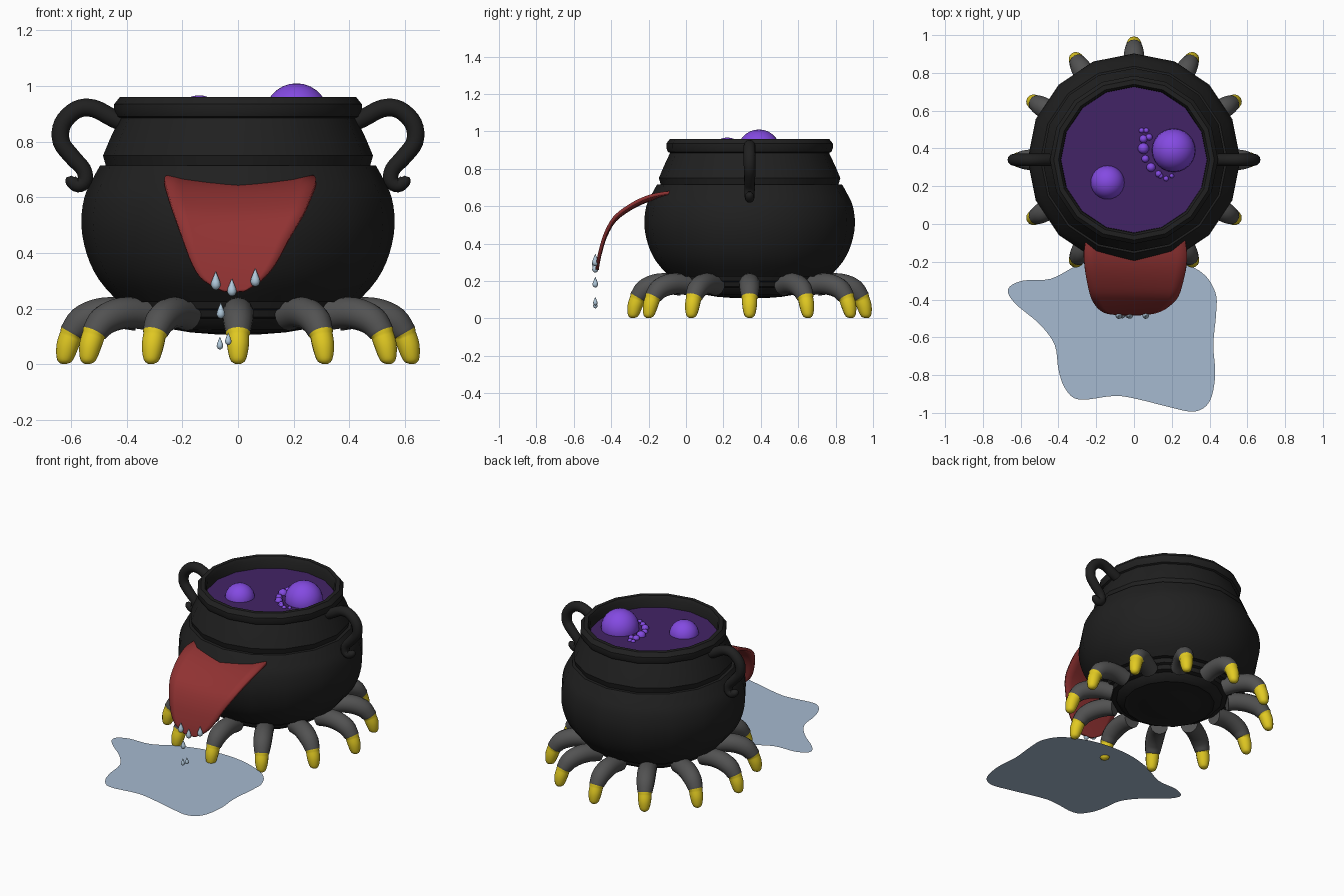
import bpy, bmesh, math
from mathutils import Vector, Matrix

if "Cube" in bpy.data.objects:
    bpy.data.objects.remove(bpy.data.objects["Cube"])

CY = 0.34  # pot axis sits behind the puddle


def srgb(r, g, b):
    return [((c / 255 + 0.055) / 1.055) ** 2.4 for c in (r, g, b)] + [1]


def mat(name, *rgb):
    m = bpy.data.materials.new(name)
    m.diffuse_color = srgb(*rgb)
    m.use_nodes = True
    m.node_tree.nodes["Principled BSDF"].inputs["Base Color"].default_value = m.diffuse_color
    return m


IRON = mat("black_iron", 32, 32, 32)
GREY = mat("toe_grey", 82, 82, 82)
YELLOW = mat("nail_yellow", 226, 202, 34)
RED = mat("tongue_red", 144, 50, 50)
LIQUID = mat("dark_purple", 66, 36, 102)
BUBBLE = mat("bright_purple", 132, 74, 226)
WATER = mat("puddle_blue", 166, 186, 208)
DROP = mat("drop_blue", 176, 200, 218)


def finish(name, bm, mats, angle=40):
    bmesh.ops.recalc_face_normals(bm, faces=bm.faces)
    me = bpy.data.meshes.new(name)
    bm.to_mesh(me)
    bm.free()
    for m in mats:
        me.materials.append(m)
    ob = bpy.data.objects.new(name, me)
    bpy.context.collection.objects.link(ob)
    bpy.ops.object.select_all(action='DESELECT')
    ob.select_set(True)
    bpy.context.view_layer.objects.active = ob
    if angle:
        bpy.ops.object.shade_smooth_by_angle(angle=math.radians(angle))
    return ob


def smooth(pts, n, closed=False):
    """Catmull-Rom interpolation through points of any dimension."""
    k, out = len(pts), []
    for i in range(k if closed else k - 1):
        ix = [(i + d) % k if closed else min(max(i + d, 0), k - 1) for d in (-1, 0, 1, 2)]
        for s in range(n):
            t = s / n
            out.append([0.5 * (2 * b + (c - a) * t + (2 * a - 5 * b + 4 * c - d) * t * t
                               + (3 * b - a - 3 * c + d) * t ** 3)
                        for a, b, c, d in zip(*(pts[j] for j in ix))])
    return out if closed else out + [list(pts[-1])]


def skin(bm, rings, caps=True):
    vs = [[bm.verts.new(p) for p in ring] for ring in rings]
    n, faces = len(vs[0]), []
    for a, b in zip(vs, vs[1:]):
        faces.append([bm.faces.new((a[i], a[(i + 1) % n], b[(i + 1) % n], b[i])) for i in range(n)])
    if caps:
        faces[0].append(bm.faces.new(vs[0]))
        faces[-1].append(bm.faces.new(vs[-1]))
    return faces


def lathe(bm, prof, n, at):
    return skin(bm, [[Vector(at) + Vector((r * math.cos(2 * math.pi * i / n),
                                           r * math.sin(2 * math.pi * i / n), z))
                      for i in range(n)] for r, z in prof])


def tube(bm, path, n, xf):
    """Tube through (x, z, radius) points lying in the xz plane."""
    rings = []
    for i, (x, z, r) in enumerate(path):
        p, q = path[max(i - 1, 0)], path[min(i + 1, len(path) - 1)]
        d = Vector((q[0] - p[0], 0, q[1] - p[1])).normalized()
        side = Vector((-d.z, 0, d.x))
        rings.append([xf @ (Vector((x, 0, z)) + r * (math.cos(a) * side + math.sin(a) * Vector((0, 1, 0))))
                      for a in (2 * math.pi * j / n for j in range(n))])
    return skin(bm, rings)


# Pot: base rings, round belly, shoulder step, flared neck, lip and inner wall
belly = smooth([(0.43, 0.225), (0.50, 0.305), (0.543, 0.395), (0.563, 0.50),
                (0.552, 0.60), (0.52, 0.67), (0.495, 0.715)], 3)
profile = [(0.08, 0.108), (0.17, 0.115), (0.26, 0.13), (0.28, 0.125), (0.31, 0.14), (0.33, 0.165),
           (0.36, 0.17), (0.37, 0.195), (0.39, 0.20), (0.40, 0.225)] + belly + [
           (0.475, 0.715), (0.485, 0.75), (0.46, 0.81), (0.425, 0.885), (0.437, 0.89),
           (0.445, 0.91), (0.445, 0.935), (0.425, 0.96), (0.40, 0.96), (0.388, 0.94), (0.385, 0.86)]
bm = bmesh.new()
lathe(bm, profile, 16, (0, CY, 0))
finish("cauldron", bm, [IRON], 35)

# Potion surface
bm = bmesh.new()
lathe(bm, [(0.388, 0.87), (0.388, 0.885)], 16, (0, CY, 0))
finish("potion", bm, [LIQUID])

# Bubbles: two large ones and a trail of small ones
bubbles = [(0.21, 0.39, 0.115), (-0.14, 0.22, 0.09), (0.05, 0.40, 0.03), (0.05, 0.45, 0.022),
           (0.08, 0.46, 0.018), (0.04, 0.495, 0.014), (0.065, 0.495, 0.014), (0.06, 0.345, 0.02),
           (0.09, 0.30, 0.024), (0.13, 0.265, 0.018), (0.14, 0.255, 0.014), (0.17, 0.24, 0.014),
           (0.20, 0.255, 0.012)]
bm = bmesh.new()
for x, y, r in bubbles:
    z = 0.895 if r > 0.1 else 0.877 if r > 0.05 else 0.885
    bmesh.ops.create_uvsphere(bm, u_segments=24 if r > 0.05 else 10, v_segments=14 if r > 0.05 else 8,
                              radius=r, matrix=Matrix.Translation((x, y, z)))
finish("bubbles", bm, [BUBBLE])

# Curled handles on both sides
hook = smooth([(0.40, 0.86, 0.031), (0.45, 0.885, 0.032), (0.52, 0.92, 0.032), (0.58, 0.915, 0.032),
               (0.63, 0.865, 0.032), (0.635, 0.80, 0.031), (0.595, 0.745, 0.03), (0.555, 0.70, 0.028),
               (0.55, 0.66, 0.027), (0.575, 0.643, 0.025), (0.60, 0.66, 0.022), (0.607, 0.675, 0.01)], 4)
for side, turn in (("right", 0), ("left", math.pi)):
    bm = bmesh.new()
    tube(bm, hook, 12, Matrix.Translation((0, CY, 0)) @ Matrix.Rotation(turn, 4, 'Z'))
    finish(side + "_handle", bm, [IRON], 60)

# Twelve clawed toes; the nail is every ring past the grey section
flesh = smooth([(0.36, 0.175, 0.055), (0.43, 0.185, 0.056), (0.50, 0.18, 0.057),
                (0.56, 0.155, 0.054), (0.597, 0.112, 0.045)], 4)
nail = smooth([(0.599, 0.106, 0.041), (0.612, 0.07, 0.040), (0.62, 0.035, 0.034),
               (0.625, 0.012, 0.025), (0.626, 0.002, 0.010)], 3)
for k in range(12):
    bm = bmesh.new()
    xf = Matrix.Translation((0, CY, 0)) @ Matrix.Rotation(math.radians(30 * k), 4, 'Z')
    for i, ring in enumerate(tube(bm, flesh + nail, 14, xf)):
        for f in ring:
            f.material_index = int(i >= len(flesh) - 1)
    finish("toe_%d" % (k + 1), bm, [GREY, YELLOW], 60)

# Tongue: rows of (y, z, left x, right x) hanging out of the belly
rows = smooth([(-0.08, 0.655, -0.255, 0.27), (-0.15, 0.645, -0.265, 0.28), (-0.22, 0.625, -0.262, 0.278),
               (-0.30, 0.585, -0.25, 0.262), (-0.38, 0.525, -0.23, 0.235), (-0.43, 0.44, -0.20, 0.185),
               (-0.458, 0.35, -0.165, 0.135), (-0.47, 0.295, -0.125, 0.085), (-0.475, 0.26, -0.055, 0.025)], 3)
bm = bmesh.new()
grid = []
for y, z, l, r in rows:
    lift = 0.018 * (r - l) / 0.54
    grid.append([bm.verts.new((l + (r - l) * u / 10, y, z + lift * (u / 5 - 1) ** 2)) for u in range(11)])
for a, b in zip(grid, grid[1:]):
    for i in range(10):
        bm.faces.new((a[i], a[i + 1], b[i + 1], b[i]))
tongue = finish("tongue", bm, [RED], 60)
mod = tongue.modifiers.new("thickness", 'SOLIDIFY')
mod.thickness, mod.offset = 0.018, 0

# Saliva drops: (x, bottom z, size)
bm = bmesh.new()
for x, z, s in [(-0.08, 0.268, 0.065), (-0.022, 0.245, 0.062), (0.062, 0.28, 0.064),
                (-0.062, 0.165, 0.056), (-0.065, 0.054, 0.044), (-0.035, 0.07, 0.044)]:
    lathe(bm, [(s * a, s * b) for a, b in [(0.06, 0), (0.19, 0.08), (0.27, 0.25), (0.24, 0.45),
                                           (0.13, 0.72), (0.02, 1)]], 12, (x, -0.485, z))
finish("drops", bm, [DROP], 60)

# Puddle: flat sheet with a wavy outline
outline = [(-0.667, -0.345), (-0.59, -0.30), (-0.44, -0.29), (-0.28, -0.21), (-0.08, -0.16), (0.15, -0.17),
           (0.35, -0.25), (0.43, -0.36), (0.435, -0.47), (0.42, -0.64), (0.43, -0.80), (0.40, -0.94),
           (0.32, -0.993), (0.19, -0.97), (0.03, -0.93), (-0.10, -0.91), (-0.29, -0.93), (-0.365, -0.87),
           (-0.40, -0.77), (-0.42, -0.64), (-0.50, -0.53), (-0.63, -0.42)]
bm = bmesh.new()
face = bm.faces.new([bm.verts.new((x, y, 0.02)) for x, y in reversed(smooth(outline, 4, True))])
bmesh.ops.triangulate(bm, faces=[face])
puddle = finish("puddle", bm, [WATER], 0)
if puddle.data.polygons[0].normal.z < 0:
    puddle.data.flip_normals()
